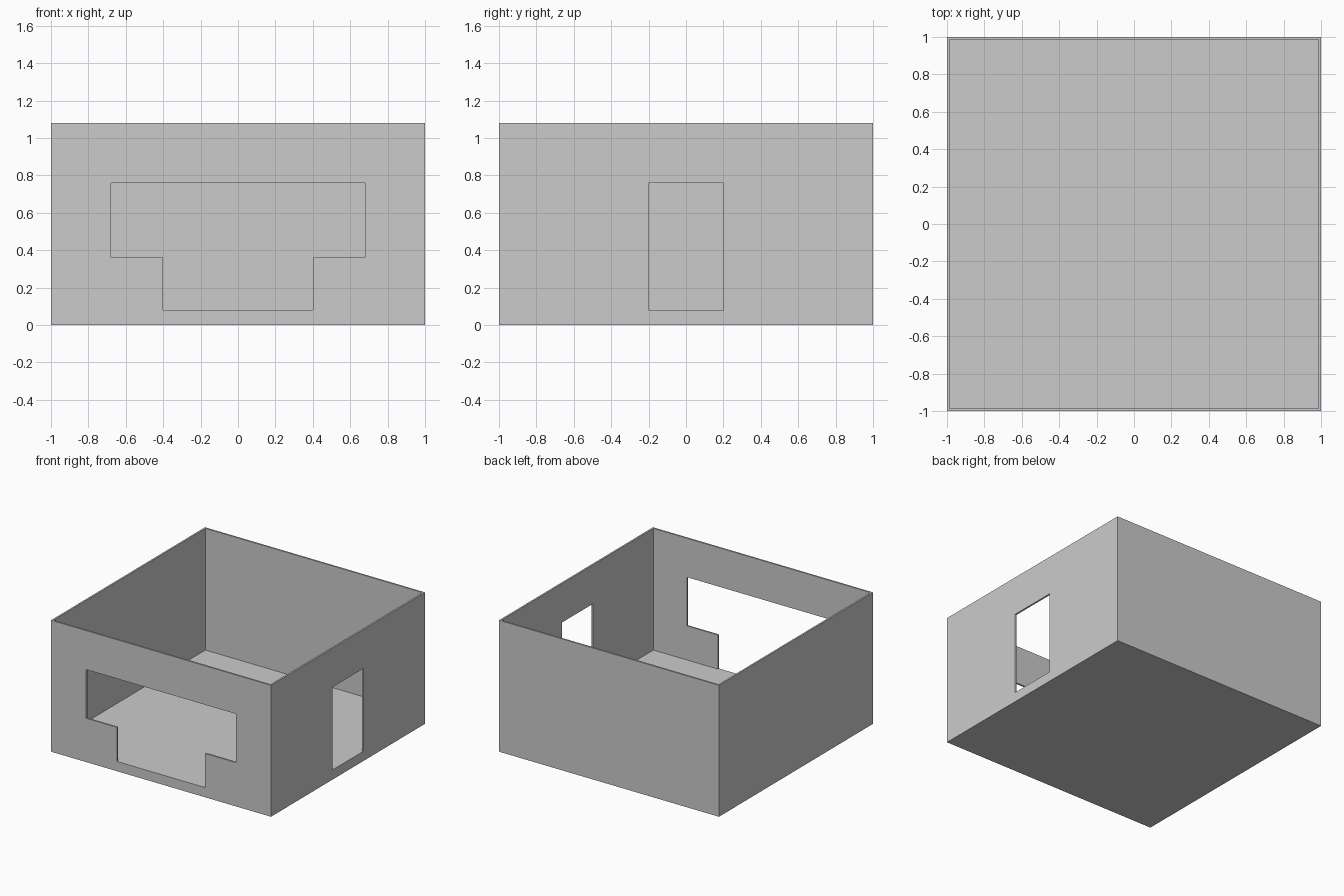
import bpy
import bmesh
from mathutils import Vector

if "Cube" in bpy.data.objects:
    bpy.data.objects.remove(bpy.data.objects["Cube"])

W, H, T, FLOOR = 1.0, 1.08, 0.02, 0.08   # half width, height, wall, floor thickness


def make_object(name, bm):
    bmesh.ops.recalc_face_normals(bm, faces=bm.faces)
    mesh = bpy.data.meshes.new(name)
    bm.to_mesh(mesh)
    bm.free()
    obj = bpy.data.objects.new(name, mesh)
    bpy.context.collection.objects.link(obj)
    return obj


def prism(name, outline, depth):
    """Extrude a closed 3D outline along a depth vector."""
    bm = bmesh.new()
    face = bm.faces.new([bm.verts.new(p) for p in outline])
    ext = bmesh.ops.extrude_face_region(bm, geom=[face], use_keep_orig=True)
    moved = [v for v in ext["geom"] if isinstance(v, bmesh.types.BMVert)]
    bmesh.ops.translate(bm, verts=moved, vec=Vector(depth))
    return make_object(name, bm)


# Open-topped room: box with inset top pushed down to the floor
bm = bmesh.new()
bmesh.ops.create_cube(bm, size=1)
bmesh.ops.scale(bm, vec=(2 * W, 2 * W, H), verts=bm.verts)
bmesh.ops.translate(bm, vec=(0, 0, H / 2), verts=bm.verts)
top = max(bm.faces, key=lambda f: f.calc_center_median().z)
bmesh.ops.inset_region(bm, faces=[top], thickness=T)
inner = bmesh.ops.extrude_face_region(bm, geom=[top])
bmesh.ops.delete(bm, geom=[top], context='FACES_ONLY')
bmesh.ops.translate(bm, vec=(0, 0, FLOOR - H),
                    verts=[v for v in inner["geom"] if isinstance(v, bmesh.types.BMVert)])
room = make_object("room_walls_and_floor", bm)

# T-shaped front opening, mirrored from its right half
half = [(0.40, FLOOR), (0.40, 0.36), (0.68, 0.36), (0.68, 0.76)]
profile = half + [(-x, z) for x, z in reversed(half)]
front_cut = prism("front_opening_cutter", [(x, -W - 0.1, z) for x, z in profile], (0, 0.2, 0))

# Doorway in the right wall
door = [(-0.2, FLOOR), (0.2, FLOOR), (0.2, 0.76), (-0.2, 0.76)]
door_cut = prism("doorway_cutter", [(W - 0.1, y, z) for y, z in door], (0.2, 0, 0))

for cutter in (front_cut, door_cut):
    cutter.hide_render = True
    cutter.hide_set(True)
    mod = room.modifiers.new(cutter.name, 'BOOLEAN')
    mod.operation = 'DIFFERENCE'
    mod.solver = 'EXACT'
    mod.object = cutter
